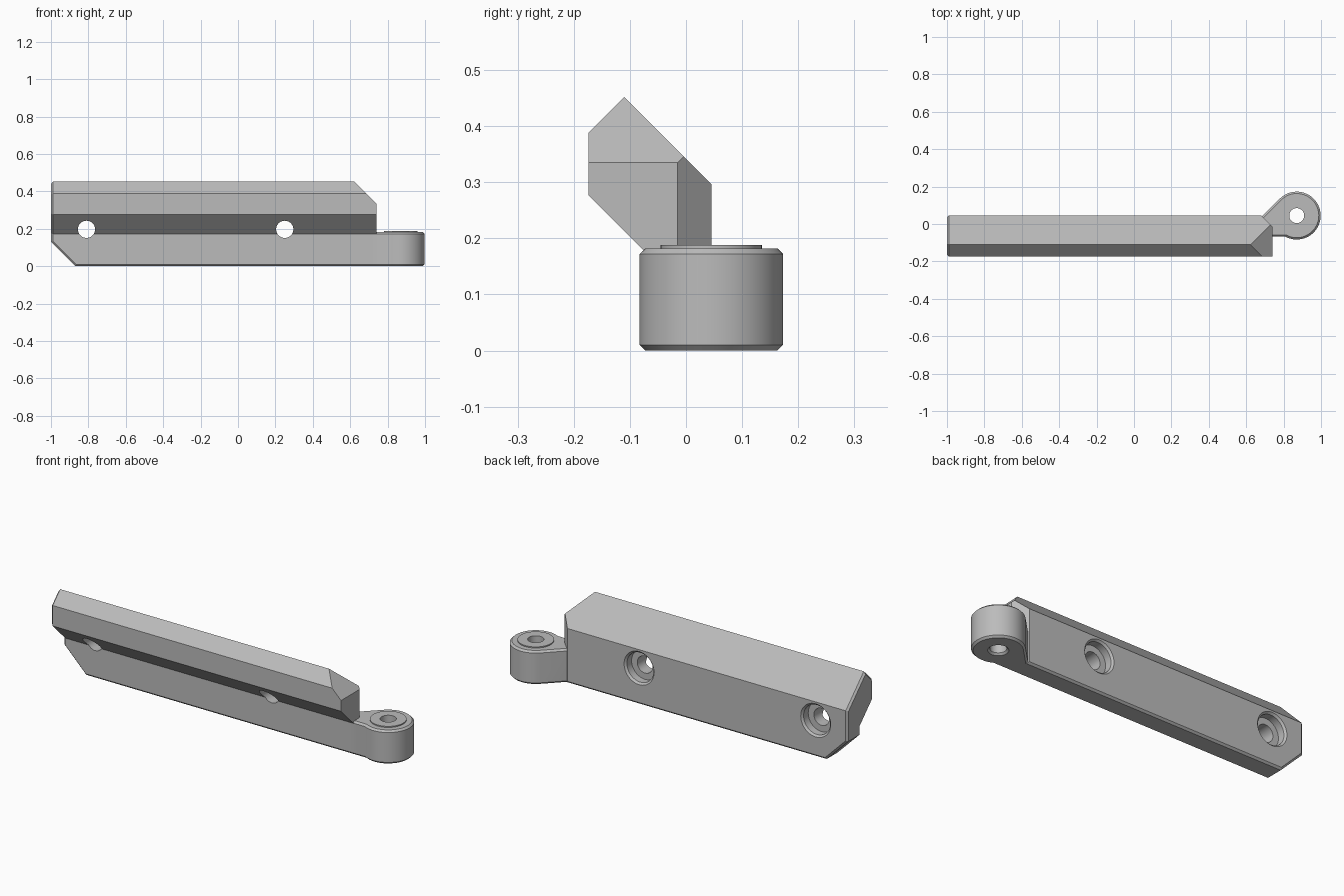
import bpy, bmesh
from math import sin, cos, pi, radians
from mathutils import Matrix, Vector

if "Cube" in bpy.data.objects:
    bpy.data.objects.remove(bpy.data.objects["Cube"])

grey = bpy.data.materials.new("plain_grey")
grey.use_nodes = True
colour = (0.5, 0.5, 0.5, 1)
grey.diffuse_color = colour
grey.node_tree.nodes["Principled BSDF"].inputs["Base Color"].default_value = colour

CHAMFER = 0.01
HINGE_X, HINGE_Y, HINGE_R = 0.87, 0.045, 0.128
ARM_TOP = 0.182


def finish(bm, name):
    bmesh.ops.recalc_face_normals(bm, faces=bm.faces)
    mesh = bpy.data.meshes.new(name)
    bm.to_mesh(mesh)
    bm.free()
    mesh.materials.append(grey)
    obj = bpy.data.objects.new(name, mesh)
    bpy.context.collection.objects.link(obj)
    return obj


def prism(points, direction):
    bm = bmesh.new()
    face = bm.faces.new([bm.verts.new(p) for p in points])
    ext = bmesh.ops.extrude_face_region(bm, geom=[face])
    moved = [v for v in ext["geom"] if isinstance(v, bmesh.types.BMVert)]
    bmesh.ops.translate(bm, verts=moved, vec=direction)
    bmesh.ops.recalc_face_normals(bm, faces=bm.faces)
    return bm


def lathe(name, profile, matrix, segments=48):
    bm = bmesh.new()
    rings = []
    for r, h in profile:
        angles = [2 * pi * i / segments for i in range(segments)]
        rings.append([bm.verts.new((r * cos(a), r * sin(a), h)) for a in angles])
    for low, high in zip(rings, rings[1:]):
        for i in range(segments):
            j = (i + 1) % segments
            bm.faces.new((low[i], low[j], high[j], high[i]))
    bm.faces.new(rings[0][::-1])
    bm.faces.new(rings[-1])
    bm.transform(matrix)
    return finish(bm, name)


def combine(target, tool, operation):
    mod = target.modifiers.new(tool.name, "BOOLEAN")
    mod.operation, mod.solver, mod.object = operation, "EXACT", tool
    bpy.context.view_layer.objects.active = target
    bpy.ops.object.modifier_apply(modifier=mod.name)
    bpy.data.objects.remove(tool)


def slice_off(bm, point, normal):
    geom = bm.verts[:] + bm.edges[:] + bm.faces[:]
    cut = bmesh.ops.bisect_plane(bm, geom=geom, plane_co=point, plane_no=normal, clear_outer=True)
    edges = [e for e in cut["geom_cut"] if isinstance(e, bmesh.types.BMEdge)]
    bmesh.ops.edgeloop_fill(bm, edges=edges)
    bmesh.ops.recalc_face_normals(bm, faces=bm.faces)


# Rail bar: constant section with a slanted overhang towards the front
section = [(-0.068, 0), (0.045, 0), (0.045, 0.297), (-0.11, 0.452),
           (-0.174, 0.388), (-0.174, 0.277), (-0.068, 0.171)]
bm = prism([(-1, y, z) for y, z in section], (1.74, 0, 0))
slice_off(bm, (0.74, 0, 0.335), (1, 0, 1))
slice_off(bm, (0.74, -0.015, 0), (1, 1, 0))
slice_off(bm, (-1, 0, 0.13), (-1, 0, -1))

# Fine chamfer round the end cap, the angled corner and the underside
bm.normal_update()
end_normals = [Vector(n).normalized() for n in ((-1, 0, 0), (-1, 0, -1), (0, 0, -1))]
is_end = {f: any(f.normal.dot(n) > 0.99 for n in end_normals) for f in bm.faces}
edges = [e for e in bm.edges
         if sum(is_end[f] for f in e.link_faces) == 1
         and min(v.co.x for v in e.verts) < 0.6]
bmesh.ops.bevel(bm, geom=edges, offset=CHAMFER, segments=1, affect="EDGES")
bar = finish(bm, "rail_bar")

# Two counterbored screw holes, opening to the back
bore = [(0.046, -0.3), (0.046, -0.005), (0.08, -0.005), (0.08, 0.035), (0.1, 0.055)]
for x in (-0.81, 0.25):
    turn = Matrix.Translation((x, 0, 0.197)) @ Matrix.Rotation(-pi / 2, 4, "X")
    combine(bar, lathe("screw_hole", bore, turn), "DIFFERENCE")

# Hinge arm: straight neck flowing into a round knuckle
arc = [radians(-118 + 253 * i / 40) for i in range(41)]
outline = [(0.72, -0.068)]
outline += [(HINGE_X + HINGE_R * cos(a), HINGE_Y + HINGE_R * sin(a)) for a in arc]
outline += [(0.684, 0.04), (0.66, 0.016)]
bm = prism([(x, y, 0) for x, y in outline], (0, 0, ARM_TOP))
rims = [e for e in bm.edges
        if abs(e.verts[0].co.z - e.verts[1].co.z) < 0.001
        and max(v.co.x for v in e.verts) > 0.75]
bmesh.ops.bevel(bm, geom=rims, offset=CHAMFER, segments=1, affect="EDGES")
arm = finish(bm, "hinge_arm")

# Raised washer face and pin hole through the knuckle
centre = Matrix.Translation((HINGE_X, HINGE_Y, 0))
combine(arm, lathe("washer_face", [(0.09, 0.15), (0.09, 0.188)], centre), "UNION")
pin = [(0.06, -0.01), (0.04, 0.01), (0.04, 0.3)]
combine(arm, lathe("pin_hole", pin, centre), "DIFFERENCE")

# Smooth round walls, keep machined edges sharp
for obj in (bar, arm):
    bpy.ops.object.select_all(action="DESELECT")
    obj.select_set(True)
    bpy.context.view_layer.objects.active = obj
    bpy.ops.object.shade_smooth_by_angle(angle=radians(25))
